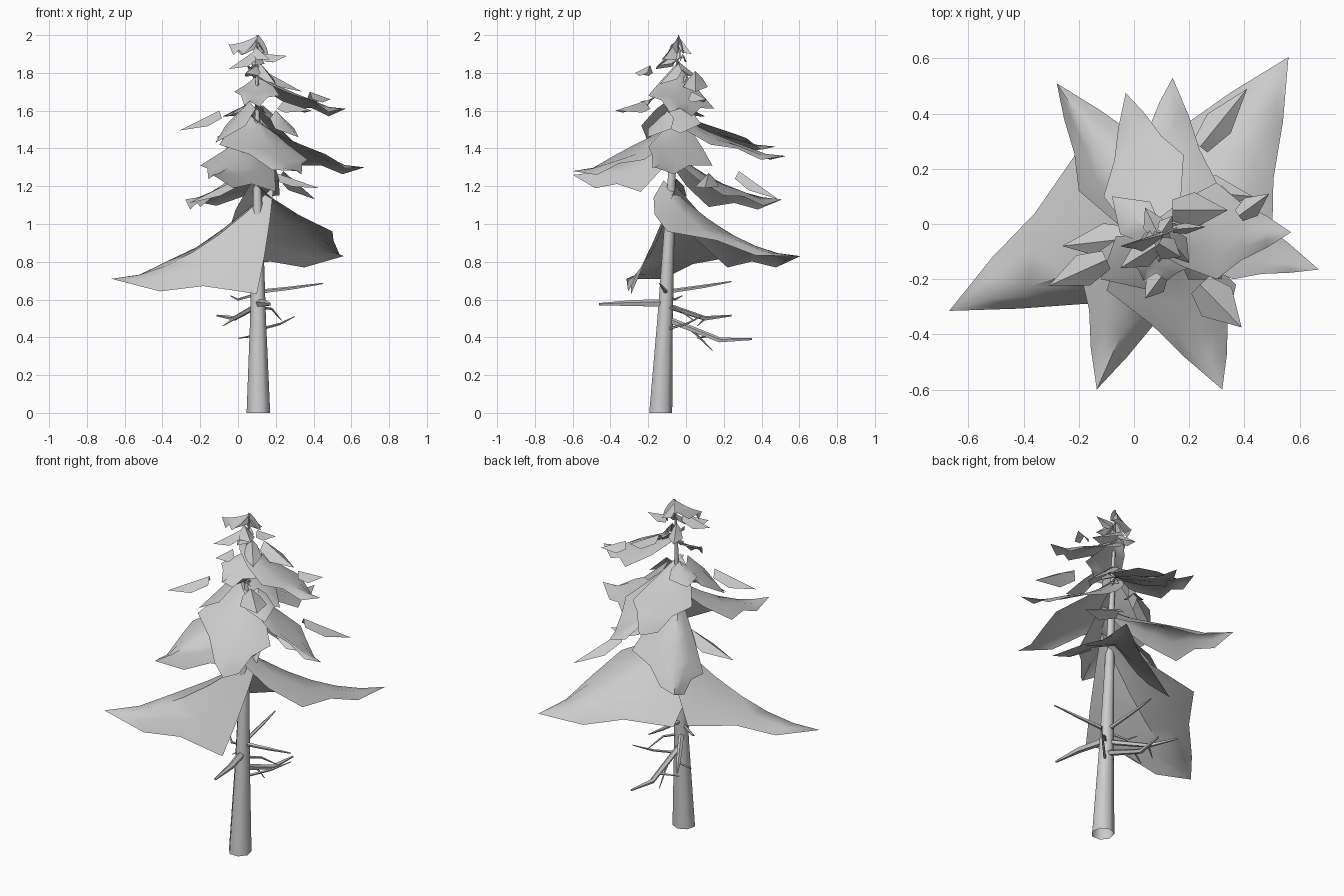
import bpy
import bmesh
from mathutils import Vector

if "Cube" in bpy.data.objects:
    bpy.data.objects.remove(bpy.data.objects["Cube"])

grey = bpy.data.materials.new("plain_grey")
grey.use_nodes = True
tone = (0.6, 0.6, 0.6, 1)
grey.diffuse_color = tone
grey.node_tree.nodes["Principled BSDF"].inputs["Base Color"].default_value = tone


def finish(name, bm):
    """Turn a bmesh into a smooth shaded object with the shared material."""
    bmesh.ops.remove_doubles(bm, verts=bm.verts, dist=0.0005)
    mesh = bpy.data.meshes.new(name)
    bm.to_mesh(mesh)
    bm.free()
    mesh.materials.append(grey)
    obj = bpy.data.objects.new(name, mesh)
    bpy.context.scene.collection.objects.link(obj)
    bpy.context.view_layer.objects.active = obj
    obj.select_set(True)
    bpy.ops.object.shade_smooth_by_angle(angle=0.9)
    obj.select_set(False)


def limb(name, points, radii, sides):
    """Tapered tube along a path, used for the trunk and the bare branches."""
    bm = bmesh.new()
    points = [Vector(p) for p in points]
    rings = []
    for i, (point, radius) in enumerate(zip(points, radii)):
        along = points[min(i + 1, len(points) - 1)] - points[max(i - 1, 0)]
        turn = along.to_track_quat("Z", "Y")
        if name == "trunk":
            turn.identity()
        ring = bmesh.ops.create_circle(bm, segments=sides, radius=radius)["verts"]
        for vert in ring:
            vert.co = point + turn @ vert.co
        rings.append(ring)
    for low, high in zip(rings, rings[1:]):
        for i in range(sides):
            j = (i + 1) % sides
            bm.faces.new((low[i], low[j], high[j], high[i]))
    bm.faces.new(rings[-1])
    finish(name, bm)


TRUNK_FOOT = Vector((0.108, -0.137, 0))
TRUNK_TOP = Vector((0.1, -0.04, 2))


def trunk_at(height):
    return TRUNK_FOOT.lerp(TRUNK_TOP, height / 2)


def bough(name, height, tip, left, right, heel=0.06, bulge=0.05, sag=1.8):
    """Drooping sheet: a ridge from behind the trunk to the tip, a corner each side."""
    tip = Vector(tip)
    base = trunk_at(height)
    back = base - tip
    back.z = 0
    back.normalize()
    base += back * heel
    rows = 6
    bm = bmesh.new()

    def ridge(t):
        point = base.lerp(tip, t)
        point.z = base.z + (tip.z - base.z) * (1 - (1 - t) ** sag)
        return point

    def edge(corner, row):
        s = 2 * row / rows
        if s <= 1:
            return base.lerp(corner, s) + back * bulge * 4 * s * (1 - s)
        point = corner.lerp(tip, s - 1)
        if row == 4:
            point = point.lerp(ridge(row / rows), 0.12)
        elif row == 5:
            point.z -= 0.04
        return point

    previous = None
    for i in range(rows + 1):
        middle = ridge(i / rows)
        outers = [edge(Vector(corner), i) for corner in (left, right)]
        halves = [outer.lerp(middle, 0.5) for outer in outers]
        for half, outer in zip(halves, outers):
            half.z += 0.08 * (middle - outer).length
        path = (outers[0], halves[0], middle, halves[1], outers[1])
        row = [bm.verts.new(p) for p in path]
        if previous:
            for j in range(4):
                bm.faces.new((previous[j], previous[j + 1], row[j + 1], row[j]))
        previous = row
    bmesh.ops.remove_doubles(bm, verts=bm.verts, dist=0.0005)
    bmesh.ops.recalc_face_normals(bm, faces=bm.faces)
    finish(name, bm)


def spray(name, start, tip, width, droop=0.04):
    """Small folded sprig of needles, pointed at the tip."""
    start, tip = Vector(start), Vector(tip)
    side = (tip - start).cross(Vector((0, 0, 1))).normalized() * width / 2
    drop = Vector((0, 0, droop))
    middle = start.lerp(tip, 0.4)
    bm = bmesh.new()
    heel, knee, point = [bm.verts.new(p) for p in (start, middle, tip)]
    for sign in (-1, 1):
        near = bm.verts.new(start + side * sign * 0.6 - drop)
        far = bm.verts.new(middle + side * sign - drop)
        bm.faces.new((heel, near, far, knee))
        bm.faces.new((knee, far, point))
    bmesh.ops.recalc_face_normals(bm, faces=bm.faces)
    finish(name, bm)


# Trunk
levels = (0, 0.5, 0.95, 1.5, 2)
limb("trunk", [trunk_at(z) for z in levels], (0.064, 0.043, 0.03, 0.015, 0.003), 7)

# Bare lower branches, each from the trunk through an elbow to its end
bare = {
    "front": (0.58, (0.15, -0.28, 0.58), (0.17, -0.46, 0.575), 0.022),
    "back": (0.5, (0.1, 0.18, 0.385), (0.12, 0.35, 0.39), 0.018),
    "right_back": (0.57, (-0.02, 0.1, 0.5), (-0.11, 0.24, 0.515), 0.016),
    "upper_back": (0.64, (0.09, 0.1, 0.67), (0.08, 0.24, 0.695), 0.012),
    "left_front": (0.64, (0.28, -0.12, 0.66), (0.45, -0.14, 0.685), 0.012),
    "left": (0.44, (0.22, 0, 0.47), (0.3, 0.08, 0.51), 0.008),
    "right": (0.63, (0, -0.06, 0.6), (-0.04, -0.02, 0.62), 0.008),
    "left_low": (0.56, (0.18, -0.04, 0.55), (0.23, 0.04, 0.49), 0.008),
}
for side, (height, elbow, end, radius) in bare.items():
    limb("bare_branch_" + side, (trunk_at(height), elbow, end),
         (radius, radius * 0.8, radius * 0.3), 5)
limb("bare_twig_back", ((0.1, 0.03, 0.44), (0.08, 0.14, 0.33)), (0.008, 0.002), 4)
limb("bare_twig_right", ((-0.02, 0.1, 0.5), (-0.08, 0.06, 0.46)), (0.008, 0.002), 4)
limb("bare_twig_low", ((0.1, 0.12, 0.41), (0, 0.06, 0.395)), (0.008, 0.002), 4)

# Lowest pair of great boughs
bough("low_bough_right", 1.2, (-0.67, -0.315, 0.71), (0.1, -0.29, 0.63),
      (-0.2, 0.27, 0.83), heel=0.09, bulge=0.01)
bough("low_bough_left", 1.23, (0.56, 0.605, 0.83), (-0.07, 0.22, 0.77),
      (0.5, -0.1, 0.96), heel=0.05, bulge=0.08)

# Middle tier
bough("mid_bough_back_right", 1.42, (-0.28, 0.51, 1.13), (-0.2, 0.12, 1.09), (0.22, 0.2, 1.15))
bough("mid_bough_front_right", 1.55, (-0.135, -0.6, 1.26), (0.2, -0.24, 1.17),
      (-0.2, -0.15, 1.31))
bough("mid_bough_front_left", 1.6, (0.32, -0.6, 1.28), (0.37, -0.22, 1.34),
      (-0.1, -0.24, 1.42))
bough("mid_bough_left", 1.6, (0.67, -0.165, 1.3), (0.36, -0.2, 1.41), (0.32, 0.14, 1.31))

# Upper tier
bough("high_bough_back", 1.64, (0.14, 0.53, 1.36), (0, 0.27, 1.42), (0.31, 0.13, 1.42))
bough("high_bough_back_right", 1.64, (-0.03, 0.475, 1.41), (-0.11, 0.1, 1.46),
      (0.18, 0.25, 1.48))
bough("high_bough_left", 1.85, (0.57, -0.03, 1.61), (0.3, -0.2, 1.68), (0.3, 0.15, 1.61))
bough("high_bough_front", 1.8, (0.06, -0.24, 1.65), (0.22, -0.15, 1.68),
      (-0.02, -0.13, 1.7))

# Crown
bough("crown_bough", 2, (-0.05, -0.08, 1.95), (0.03, -0.1, 1.9), (0.16, -0.01, 1.9),
      heel=0.01, bulge=0.01)
crown = {
    "right": ((0.08, -0.08, 1.91), (-0.05, -0.16, 1.82), 0.1),
    "front": ((0.09, -0.07, 1.94), (0.17, -0.12, 1.87), 0.09),
    "back": ((0.1, -0.03, 1.98), (0.14, 0.03, 1.9), 0.06),
    "left": ((0.14, -0.02, 1.9), (0.26, -0.01, 1.89), 0.04),
    "far_front": ((0.1, -0.19, 1.84), (0.04, -0.27, 1.8), 0.08),
    "inner": ((0.1, -0.03, 1.92), (0.09, -0.14, 1.84), 0.09),
}
for side, shape in crown.items():
    spray("crown_sprig_" + side, *shape)

# Loose sprigs between the tiers
sprigs = (
    ((0.24, 0.28, 1.28), (0.41, 0.49, 1.13), 0.11),
    ((0.38, 0.03, 1.7), (0.49, 0.11, 1.66), 0.08),
    ((0.24, -0.22, 1.65), (0.39, -0.375, 1.6), 0.15),
    ((-0.1, -0.13, 1.6), (-0.31, -0.225, 1.495), 0.12),
    ((0.14, 0.05, 1.81), (0.34, 0.05, 1.7), 0.13),
    ((0.06, -0.1, 1.65), (-0.12, -0.2, 1.43), 0.22),
    ((0.06, -0.03, 1.64), (-0.08, 0.1, 1.57), 0.16),
    ((0.2, -0.1, 1.6), (0.32, -0.2, 1.46), 0.16),
    ((0.2, 0.12, 1.27), (0.43, 0.1, 1.19), 0.13),
    ((0, -0.05, 1.24), (-0.26, -0.08, 1.11), 0.13),
    ((0.12, -0.04, 1.85), (0.2, -0.14, 1.74), 0.1),
    ((0.09, -0.04, 1.86), (0.04, 0.06, 1.78), 0.08),
    ((0.13, -0.03, 1.63), (0.3, -0.03, 1.48), 0.22),
)
for number, (start, tip, width) in enumerate(sprigs, 1):
    spray(f"sprig_{number}", start, tip, width)
